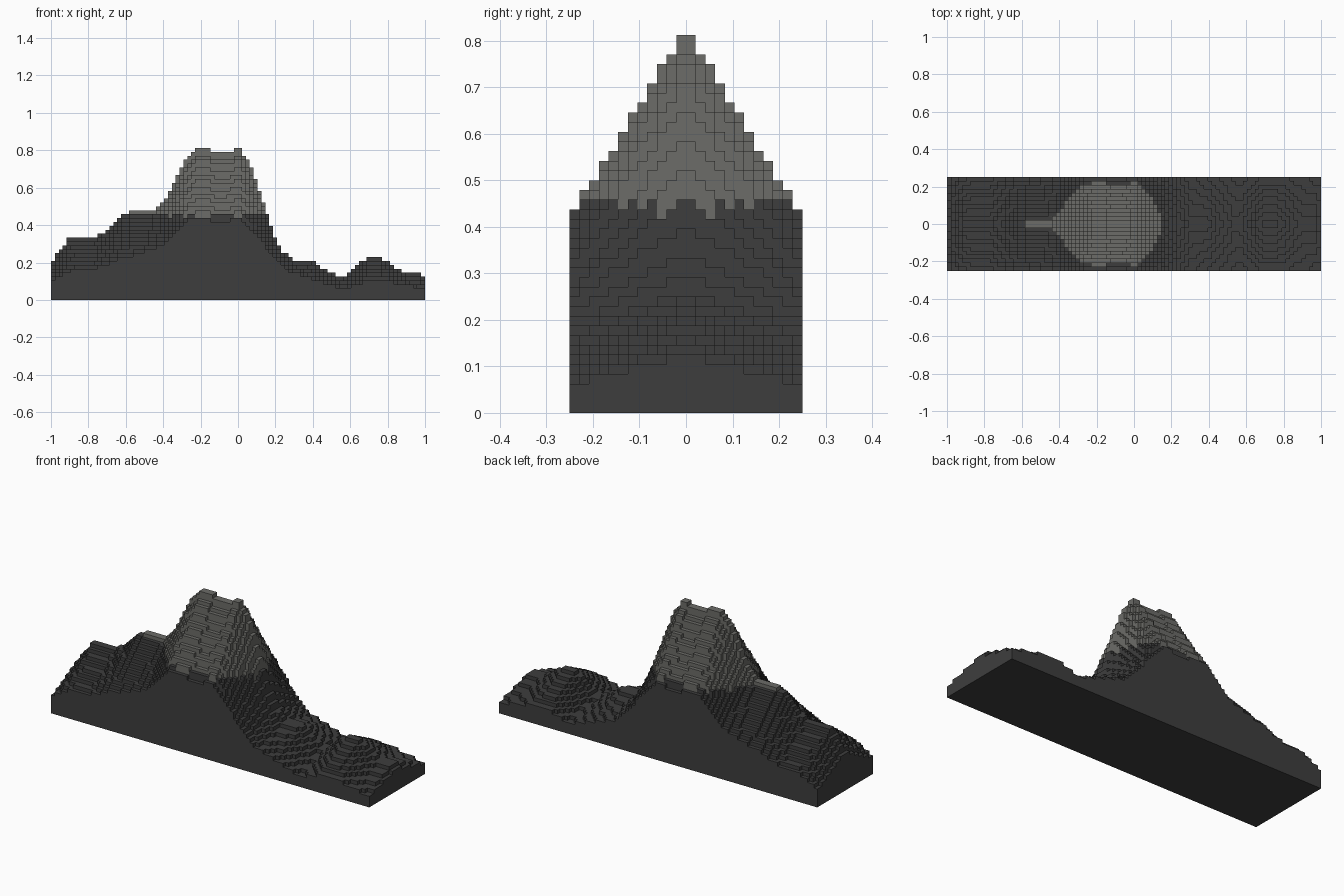
import bpy, bmesh

if "Cube" in bpy.data.objects:
    bpy.data.objects.remove(bpy.data.objects["Cube"])

V = 1 / 48            # block size
NX, NY = 96, 24       # blocks along x and y
HALF = NY // 2
GREY_FROM = 23        # columns this many blocks tall are bare rock

# Height in blocks along the centre ridge (x, height)
RIDGE = [(-.99, 10), (-.97, 12), (-.95, 13), (-.92, 14.6), (-.90, 16), (-.76, 16),
         (-.73, 17), (-.70, 18), (-.64, 21), (-.60, 22), (-.58, 23), (-.47, 23),
         (-.42, 24), (-.39, 26), (-.35, 29), (-.31, 33), (-.28, 36), (-.24, 38),
         (-.22, 39), (-.16, 39), (-.14, 38), (-.03, 38), (-.01, 39), (.01, 39),
         (.05, 36), (.09, 32), (.12, 27), (.16, 21.5), (.20, 16), (.24, 12.5),
         (.30, 10), (.40, 10), (.46, 8), (.53, 6), (.57, 6), (.64, 9), (.69, 11),
         (.76, 11), (.80, 10), (.86, 8), (.90, 7), (.97, 7), (.99, 6)]
# Height in blocks along the long outer edges
EDGE = [(-.99, 5), (-.93, 7), (-.86, 8), (-.78, 8), (-.70, 9.5), (-.62, 11), (-.52, 12),
        (-.42, 14), (-.37, 16), (-.30, 19), (-.26, 20.6), (-.22, 21), (-.15, 21),
        (-.12, 20), (-.06, 20), (-.02, 21), (.01, 21), (.06, 19), (.12, 15.5),
        (.18, 12), (.23, 9), (.30, 7), (.40, 5.5), (.50, 4), (.55, 3), (.60, 3.4),
        (.68, 5), (.78, 5), (.88, 4), (.99, 3)]


def interp(pts, x):
    if x <= pts[0][0]:
        return pts[0][1]
    for (x0, a), (x1, b) in zip(pts, pts[1:]):
        if x <= x1:
            return a + (b - a) * (x - x0) / (x1 - x0)
    return pts[-1][1]


def height(i, j):
    if not (0 <= i < NX and 0 <= j < NY):
        return 0
    x = -1 + (i + .5) * V
    t = (abs(j + .5 - HALF) - .5) / (HALF - 1)    # 0 on ridge, 1 at edge
    return int(interp(RIDGE, x) * (1 - t) + interp(EDGE, x) * t + .45)


def material(name, col):
    m = bpy.data.materials.new(name)
    m.diffuse_color = (*col, 1)
    m.use_nodes = True
    m.node_tree.nodes["Principled BSDF"].inputs["Base Color"].default_value = m.diffuse_color
    return m


bm = bmesh.new()


def quad(pts, mat):
    f = bm.faces.new([bm.verts.new(p) for p in pts])
    f.material_index = mat


# Block columns: a top, and sides down to any lower neighbour
for i in range(NX):
    for j in range(NY):
        h = height(i, j)
        mat = int(h >= GREY_FROM)
        x0, y0, z = -1 + i * V, (j - HALF) * V, h * V
        c = [(x0, y0), (x0 + V, y0), (x0 + V, y0 + V), (x0, y0 + V)]
        quad([(*p, z) for p in c], mat)
        for k, (di, dj) in enumerate([(0, -1), (1, 0), (0, 1), (-1, 0)]):
            low = height(i + di, j + dj) * V
            if low < z:
                a, b = c[k], c[(k + 1) % 4]
                quad([(*a, low), (*b, low), (*b, z), (*a, z)], mat)

# Flat underside
w = HALF * V
quad([(-1, -w, 0), (-1, w, 0), (1, w, 0), (1, -w, 0)], 0)

me = bpy.data.meshes.new("mountain_ridge")
bm.to_mesh(me)
bm.free()
me.materials.append(material("dark rock", (.048, .048, .048)))
me.materials.append(material("grey rock", (.15, .15, .138)))
ob = bpy.data.objects.new("mountain_ridge", me)
bpy.context.collection.objects.link(ob)
